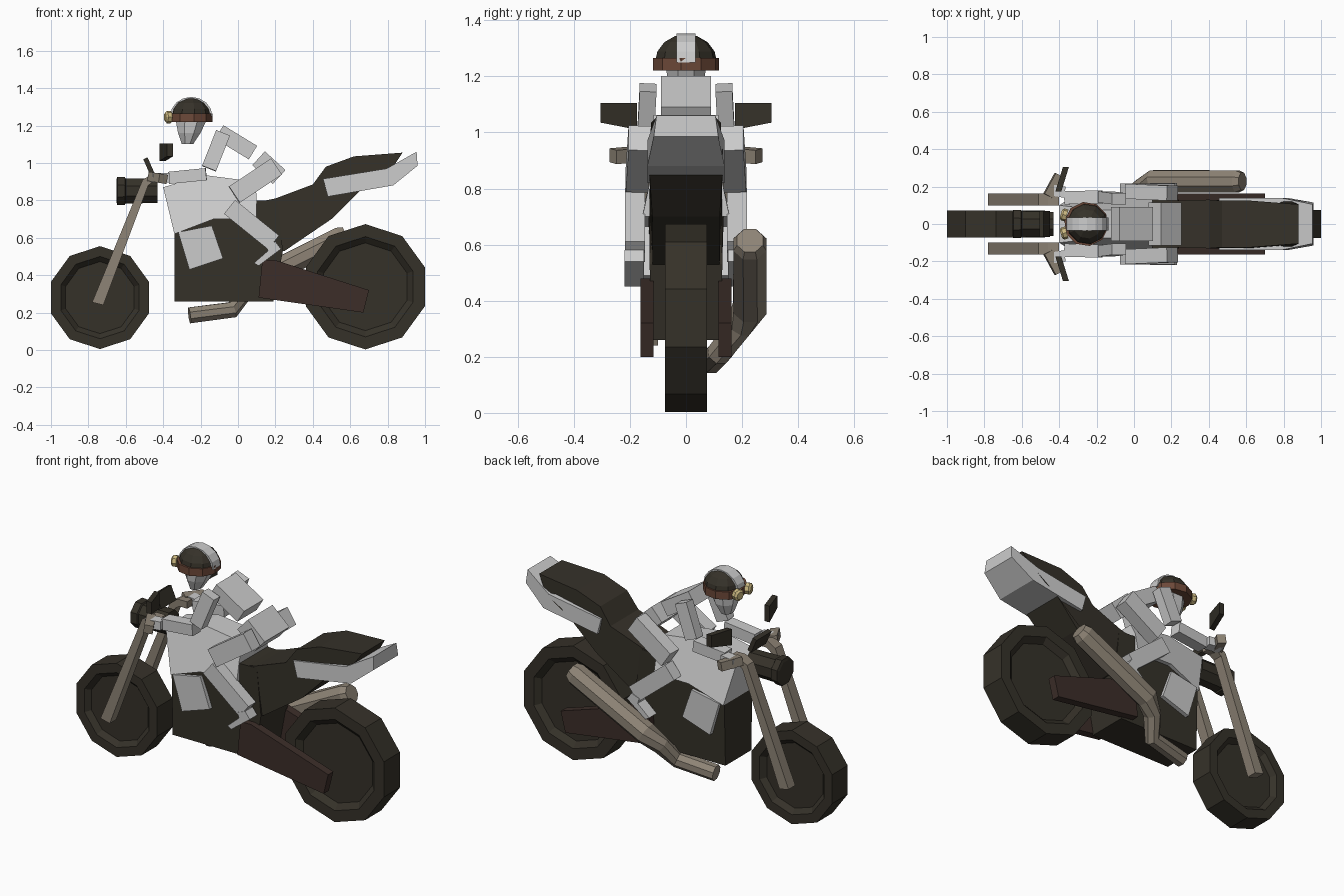
import bpy, bmesh
from math import sin, cos, pi
from mathutils import Vector

if "Cube" in bpy.data.objects:
    bpy.data.objects.remove(bpy.data.objects["Cube"])


def material(name, rgb):
    m = bpy.data.materials.new(name)
    m.diffuse_color = (*rgb, 1)
    m.use_nodes = True
    m.node_tree.nodes["Principled BSDF"].inputs["Base Color"].default_value = m.diffuse_color
    return m


DARK = material("dark", (0.036, 0.031, 0.022))
BROWN = material("brown", (0.045, 0.027, 0.022))
LEATHER = material("leather", (0.15, 0.065, 0.04))
PIPE = material("pipe", (0.27, 0.23, 0.18))
GOLD = material("gold", (0.6, 0.48, 0.22))


def rings_object(name, rings, mat=None):
    """Skin a list of equal-length point rings and cap both ends."""
    bm = bmesh.new()
    vs = [[bm.verts.new(p) for p in r] for r in rings]
    n = len(rings[0])
    for a, b in zip(vs, vs[1:]):
        for i in range(n):
            j = (i + 1) % n
            bm.faces.new((a[i], a[j], b[j], b[i]))
    bm.faces.new(vs[0][::-1])
    bm.faces.new(vs[-1])
    bmesh.ops.recalc_face_normals(bm, faces=bm.faces)
    me = bpy.data.meshes.new(name)
    bm.to_mesh(me)
    bm.free()
    ob = bpy.data.objects.new(name, me)
    bpy.context.collection.objects.link(ob)
    if mat:
        me.materials.append(mat)
    return ob


def shell(name, pts, mat=None):
    """Side profile of (x, z, half width), symmetric about y = 0."""
    return rings_object(name, [[(x, s * w, z) for x, z, w in pts] for s in (-1, 1)], mat)


def plate(name, pts, y0, y1, mat=None):
    """Side profile (x, z) extruded from y0 to y1."""
    return rings_object(name, [[(x, y, z) for x, z in pts] for y in (y0, y1)], mat)


def lathe(name, centre, axis, profile, n, mat=None, phase=0.0):
    """Profile of (radius, offset) turned about an axis."""
    axis = Vector(axis).normalized()
    up = Vector((0, 0, 1)) if abs(axis.z) < 0.9 else Vector((1, 0, 0))
    u = up.cross(axis).normalized()
    v = axis.cross(u)
    c = Vector(centre)
    ang = [2 * pi * (i + phase) / n for i in range(n)]
    return rings_object(name, [[c + axis * t + (v * cos(a) + u * sin(a)) * r for a in ang]
                               for r, t in profile], mat)


def sweep(name, path, n, mat=None):
    """Round tube through (x, y, z, radius) points."""
    pts = [Vector(p[:3]) for p in path]
    rings = []
    for i, p in enumerate(pts):
        t = (pts[min(i + 1, len(pts) - 1)] - pts[max(i - 1, 0)]).normalized()
        u = Vector((0, 0, 1)).cross(t).normalized()
        v = t.cross(u)
        rings.append([p + (u * cos(2 * pi * (k + .5) / n) + v * sin(2 * pi * (k + .5) / n))
                      * path[i][3] for k in range(n)])
    return rings_object(name, rings, mat)


def limb(name, a, b, width, thick, mat=None):
    """Box running from a to b."""
    a, b = Vector(a), Vector(b)
    t = (b - a).normalized()
    u = (Vector((0, 1, 0)) - t * t.y).normalized() * width / 2
    v = t.cross(u).normalized() * thick / 2
    return rings_object(name, [[p + u + v, p - u + v, p - u - v, p + u - v] for p in (a, b)], mat)


# wheels: ten-sided with dished sides
for name, x, z, r, w in (("front_wheel", -0.738, 0.28, 0.275, 0.072),
                         ("rear_wheel", 0.681, 0.338, 0.335, 0.075)):
    lathe(name, (x, 0, z), (0, 1, 0),
          [(r * .7, -w * .6), (r * .8, -w), (r, -w), (r, w), (r * .8, w), (r * .7, w * .6)], 10, DARK)

# engine body, seat and tail
shell("engine_body", [(-.34, .26, .12), (.19, .26, .12), (.24, .53, .13), (.21, .8, .125),
                      (.08, .8, .13), (-.13, .71, .135), (-.34, .63, .13)], DARK)
shell("seat", [(.1, .52, .12), (.25, .53, .12), (.5, .7, .12), (.65, .85, .13), (.82, .965, .13),
               (.88, 1.055, .105), (.62, 1.035, .125), (.47, .98, .125), (.4, .885, .13),
               (.2, .81, .125), (.1, .79, .12)], DARK)
shell("tail_cowl", [(.455, .915, .138), (.795, .97, .138), (.955, 1.06, .105), (.96, .985, .115),
                    (.83, .88, .138), (.48, .82, .138)])

# tank
shell("tank", [(-.4, .87, .1), (-.34, .62, .14), (-.13, .7, .16), (.1, .7, .155),
               (.1, .82, .13), (.09, .9, .08), (-.18, .935, .075)])

# headlight and gauge
lathe("headlight", (-.43, 0, .85), (-1, 0, 0),
      [(.07, 0), (.072, .17), (.08, .175), (.082, .215), (.065, .22)], 8, DARK, .5)
limb("gauge", (-.495, 0, 1.025), (-.46, 0, .945), .14, .025, DARK)

# exhaust
sweep("exhaust", [(-.26, .09, .185, .046), (-.03, .12, .215, .046), (.03, .19, .31, .05),
                  (.1, .228, .375, .064), (.55, .228, .6, .064), (.58, .228, .615, .05)], 8, PIPE)

for side, s in (("right", 1), ("left", -1)):
    # swing arms, forks and side panels
    plate(side + "_swing_arm", [(.11, .28), (.67, .2), (.7, .32), (.2, .48), (.13, .48)],
          s * .115, s * .163, BROWN)
    plate(side + "_fork", [(-.78, .255), (-.72, .24), (-.48, .88), (-.45, .9), (-.4, .9),
                           (-.4, .94), (-.46, .94), (-.51, .91)], s * .1, s * .162, PIPE)
    plate(side + "_panel", [(-.32, .63), (-.14, .665), (-.08, .49), (-.26, .43)], s * .12, s * .15)
    # grips and mirrors
    limb(side + "_grip", (-.46, s * .15, .925), (-.4, s * .26, .915), .05, .05, PIPE)
    rings_object(side + "_mirror",
                 [[(-.42 + d, s * .175, 1.01), (-.42 + d, s * .175, 1.105),
                   (-.38 + d, s * .305, 1.105), (-.38 + d, s * .305, 1.035)] for d in (0, .032)], DARK)
    # rider arms
    limb(side + "_upper_arm", (-.08, s * .135, 1.16), (-.155, s * .145, .97), .06, .08)
    limb(side + "_forearm", (-.17, s * .145, .94), (-.37, s * .14, .92), .07, .065)
    limb(side + "_hand", (-.37, s * .17, .92), (-.46, s * .185, .92), .06, .05)
    # rider legs
    limb(side + "_thigh", (.205, s * .165, .98), (-.02, s * .175, .83), .08, .105)
    limb(side + "_shin", (-.045, s * .182, .765), (.19, s * .182, .575), .07, .095)
    plate(side + "_boot", [(.085, .465), (.11, .45), (.23, .54), (.2, .58), (.15, .56), (.16, .53)],
          s * .15, s * .22)
    # goggles
    lathe(side + "_goggle", (-.36, s * .045, 1.245), (-1, s * .3, 0),
          [(.033, 0), (.033, .022), (.022, .032)], 8, GOLD)

# rider torso and head
limb("torso", (-.1, 0, 1.165), (.08, 0, 1.055), .18, .085)
limb("hips", (.11, 0, 1.025), (.22, 0, .925), .23, .1)
head = lathe("head", (0, 0, 0), (0, 0, 1), [(.05, 1.1), (.08, 1.16), (.09, 1.23)], 8, None, .5)
for v in head.data.vertices:
    k = (1.23 - v.co.z) / .13
    v.co.x = v.co.x * (1 - .35 * k) - .25 - .02 * k
    v.co.y *= .85
lathe("helmet", (-.25, 0, 1.25), (0, 0, 1),
      [(.112 * cos(a), .1 * sin(a)) for a in (0, .4, .8, 1.2, 1.5)], 10, DARK, .25)
lathe("helmet_band", (-.255, 0, 1.22), (0, 0, 1), [(.119, 0), (.119, .045)], 10, LEATHER, .25)
shell("helmet_stripe", [(-.25 + .113 * cos(i * pi / 8), 1.25 + .103 * sin(i * pi / 8), .034)
                        for i in range(9)])
